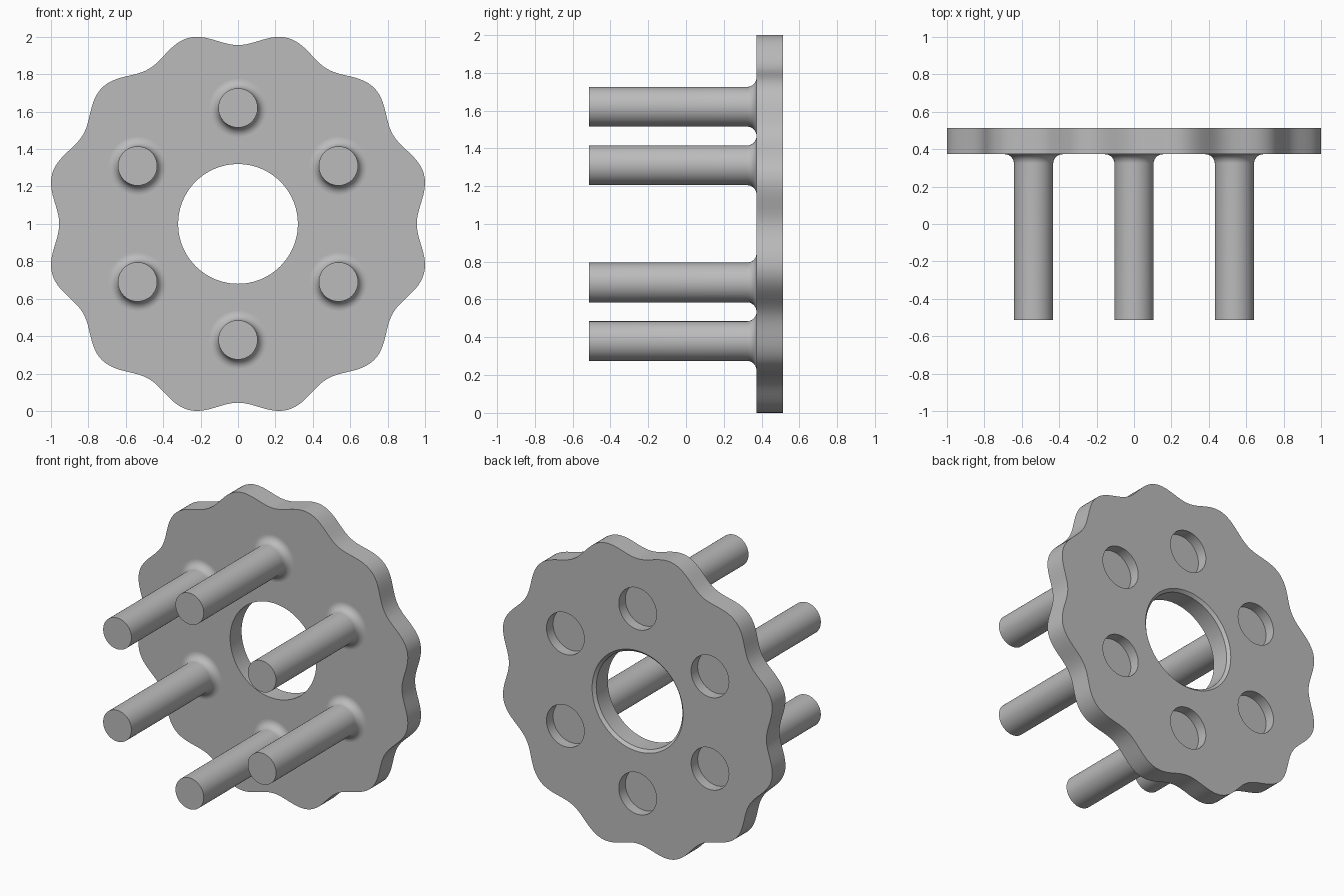
import bpy, bmesh
from math import sin, cos, pi, sqrt, tau

if "Cube" in bpy.data.objects:
    bpy.data.objects.remove(bpy.data.objects["Cube"])

FRONT, BACK, TIP = 0.373, 0.513, -0.513   # plate faces and pin ends along y
PIN_R, FILLET = 0.105, 0.05
POCKET_R, POCKET_DEPTH = 0.14, 0.07
BORE_R, CHAMFER = 0.32, 0.018

grey = bpy.data.materials.new("plain grey")
grey.use_nodes = True
grey.diffuse_color = (0.5, 0.5, 0.5, 1)
grey.node_tree.nodes["Principled BSDF"].inputs["Base Color"].default_value = grey.diffuse_color


def loft(name, profile, radius=lambda a: 1.0, centre=(0, 1), steps=64):
    """Closed solid through (radius, y) rings about an axis along y."""
    bm = bmesh.new()
    rings = []
    for r, y in profile:
        rings.append([bm.verts.new((centre[0] + r * radius(a) * cos(a), y,
                                    centre[1] + r * radius(a) * sin(a)))
                      for a in (tau * i / steps for i in range(steps))])
    for low, high in zip(rings, rings[1:]):
        for i in range(steps):
            j = (i + 1) % steps
            bm.faces.new((low[i], low[j], high[j], high[i]))
    bm.faces.new(rings[0])
    bm.faces.new(rings[-1])
    bmesh.ops.recalc_face_normals(bm, faces=bm.faces)
    mesh = bpy.data.meshes.new(name)
    bm.to_mesh(mesh)
    bm.free()
    mesh.materials.append(grey)
    obj = bpy.data.objects.new(name, mesh)
    bpy.context.collection.objects.link(obj)
    return obj


def activate(obj):
    bpy.ops.object.select_all(action="DESELECT")
    obj.select_set(True)
    bpy.context.view_layer.objects.active = obj


def cut(target, cutter):
    mod = target.modifiers.new("cut", "BOOLEAN")
    mod.operation, mod.solver, mod.object = "DIFFERENCE", "EXACT", cutter
    activate(target)
    bpy.ops.object.modifier_apply(modifier=mod.name)
    bpy.data.objects.remove(cutter)


# Plate with twelve rounded lobes
plate = loft("lobed_plate", [(1, FRONT), (1, BACK)],
             radius=lambda a: 0.9925 - 0.0365 * cos(12 * a), steps=288)

# Central bore, chamfered at the back
cut(plate, loft("bore_cutter", [(BORE_R, FRONT - 0.1), (BORE_R, BACK - CHAMFER),
                                (BORE_R + CHAMFER, BACK),
                                (BORE_R + CHAMFER, BACK + 0.1)], steps=96))

# Pin profile: straight shaft flaring through a fillet into the plate
pin_profile = [(PIN_R, TIP)]
for k in range(11):
    t = k / 10 * pi / 2
    pin_profile.append((PIN_R + FILLET * (1 - cos(t)), FRONT - FILLET * (1 - sin(t))))
pin_profile.append((PIN_R + FILLET, FRONT + 0.01))

# Six pins in front, each with a blind pocket behind
parts = [plate]
for k in range(6):
    a = pi / 2 + k * tau / 6
    spot = (0.62 * cos(a), 1 + 0.62 * sin(a))
    parts.append(loft(f"pin_{k + 1}", pin_profile, centre=spot))
    cut(plate, loft("pocket_cutter", [(POCKET_R, BACK - POCKET_DEPTH),
                                      (POCKET_R, BACK + 0.1)], centre=spot))

for part in parts:
    activate(part)
    bpy.ops.object.shade_smooth_by_angle(angle=pi / 6)
